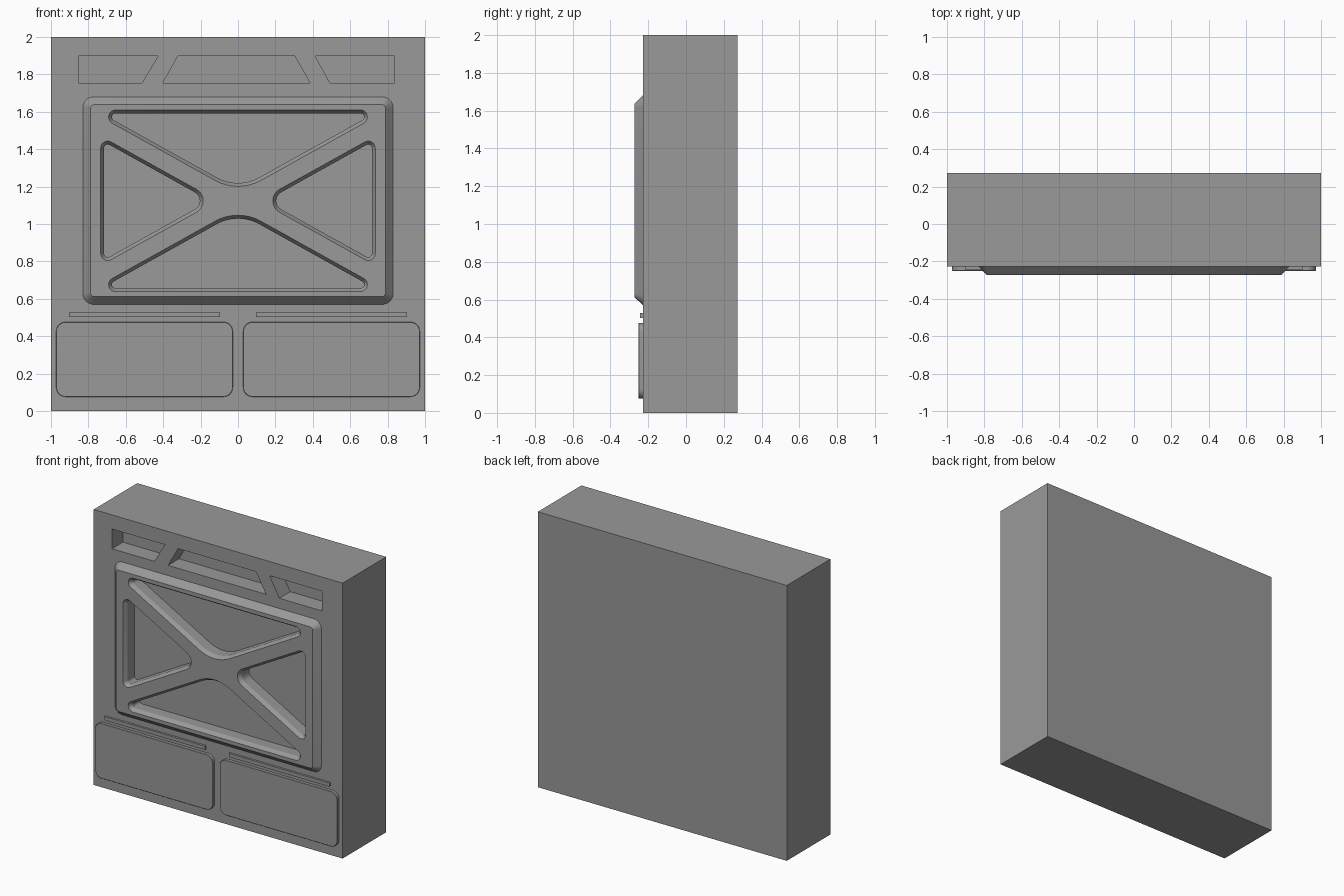
import bpy, bmesh, math
from mathutils import Vector

if "Cube" in bpy.data.objects:
    bpy.data.objects.remove(bpy.data.objects["Cube"])

FACE, BACK, PANEL = -0.228, 0.272, -0.272   # y of block front, back, raised panel

grey = bpy.data.materials.new("dark_grey")
grey.diffuse_color = (0.32, 0.32, 0.32, 1)
grey.use_nodes = True
grey.node_tree.nodes["Principled BSDF"].inputs["Base Color"].default_value = grey.diffuse_color


def outline(pts, radii, inset=0.0, seg=8):
    """Polygon in x,z with filleted corners, shrunk by inset about fixed arc centres."""
    pts = [Vector(p) for p in pts]
    out = []
    for i, p in enumerate(pts):
        r = radii[i]
        d1 = (pts[i - 1] - p).normalized()
        d2 = (pts[(i + 1) % len(pts)] - p).normalized()
        half = d1.angle(d2) / 2
        c = p + (d1 + d2).normalized() * (r / math.sin(half))
        t1 = p + d1 * (r / math.tan(half)) - c
        t2 = p + d2 * (r / math.tan(half)) - c
        a1 = math.atan2(t1.y, t1.x)
        sweep = (math.atan2(t2.y, t2.x) - a1 + math.pi) % (2 * math.pi) - math.pi
        for k in range(seg + 1):
            a = a1 + sweep * k / seg
            out.append((c.x + (r - inset) * math.cos(a), c.y + (r - inset) * math.sin(a)))
    return out


def loft(name, rings):
    """Closed solid through a list of (outline, y) rings."""
    bm = bmesh.new()
    loops = [[bm.verts.new((x, y, z)) for x, z in pts] for pts, y in rings]
    n = len(loops[0])
    for a, b in zip(loops, loops[1:]):
        for i in range(n):
            j = (i + 1) % n
            bm.faces.new((a[i], a[j], b[j], b[i]))
    bm.faces.new(loops[0])
    bm.faces.new(loops[-1][::-1])
    bmesh.ops.recalc_face_normals(bm, faces=bm.faces)
    me = bpy.data.meshes.new(name)
    bm.to_mesh(me)
    bm.free()
    me.materials.append(grey)
    ob = bpy.data.objects.new(name, me)
    bpy.context.collection.objects.link(ob)
    return ob


def rect(x0, x1, z0, z1):
    return [(x0, z0), (x1, z0), (x1, z1), (x0, z1)]


def activate(ob):
    bpy.ops.object.select_all(action='DESELECT')
    ob.select_set(True)
    bpy.context.view_layer.objects.active = ob


def boolean(target, other, op):
    activate(target)
    m = target.modifiers.new(op, 'BOOLEAN')
    m.operation, m.object, m.solver = op, other, 'EXACT'
    bpy.ops.object.modifier_apply(modifier=m.name)
    bpy.data.objects.remove(other, do_unlink=True)


# Main block with the raised, chamfered panel
body = loft("wall_block", [(rect(-1, 1, 0, 2), FACE), (rect(-1, 1, 0, 2), BACK)])
frame, fr = rect(-0.83, 0.83, 0.57, 1.68), [0.06] * 4
panel = loft("raised_panel", [(outline(frame, fr), FACE + 0.02),
                              (outline(frame, fr), FACE),
                              (outline(frame, fr, 0.042), PANEL)])
boolean(body, panel, 'UNION')

# Four triangular pockets leaving an X brace
ZC, S = 1.124, 0.556
up = [(0, 0.041), (0.445 / S, 0.486), (-0.445 / S, 0.486)]
side = [(0.112, 0), (0.734, 0.622 * S), (0.734, -0.622 * S)]
pockets = []
for s in (1, -1):
    pockets.append(([(x, ZC + s * z) for x, z in up], [0.25, 0.038, 0.038]))
    pockets.append(([(s * x, ZC + z) for x, z in side], [0.07, 0.038, 0.038]))
for pts, radii in pockets:
    cutter = loft("pocket_cutter", [(outline(pts, radii, -0.009), PANEL - 0.0135),
                                    (outline(pts, radii, 0.018), PANEL + 0.027),
                                    (outline(pts, radii, 0.018), -0.165)])
    boolean(body, cutter, 'DIFFERENCE')

# Three slanted slots along the top
B, T = 1.754, 1.897
for pts in ([(-0.853, B), (-0.513, B), (-0.428, T), (-0.853, T)],
            [(-0.402, B), (0.385, B), (0.304, T), (-0.322, T)],
            [(0.492, B), (0.836, B), (0.836, T), (0.413, T)]):
    boolean(body, loft("slot_cutter", [(pts, FACE - 0.1), (pts, FACE + 0.125)]), 'DIFFERENCE')
activate(body)
bpy.ops.object.shade_smooth_by_angle(angle=math.radians(25))

# Lower rounded plates and the thin strips above them
for s, side_name in ((-1, "left"), (1, "right")):
    r = rect(*sorted((s * 0.028, s * 0.972)), 0.076, 0.476)
    plate = loft("lower_plate_" + side_name, [(outline(r, [0.05] * 4), FACE + 0.002),
                                              (outline(r, [0.05] * 4), -0.249),
                                              (outline(r, [0.05] * 4, 0.002), -0.251)])
    activate(plate)
    bpy.ops.object.shade_smooth_by_angle(angle=math.radians(25))
    r = rect(*sorted((s * 0.096, s * 0.904)), 0.502, 0.528)
    loft("trim_strip_" + side_name, [(r, FACE + 0.002), (r, -0.243)])
